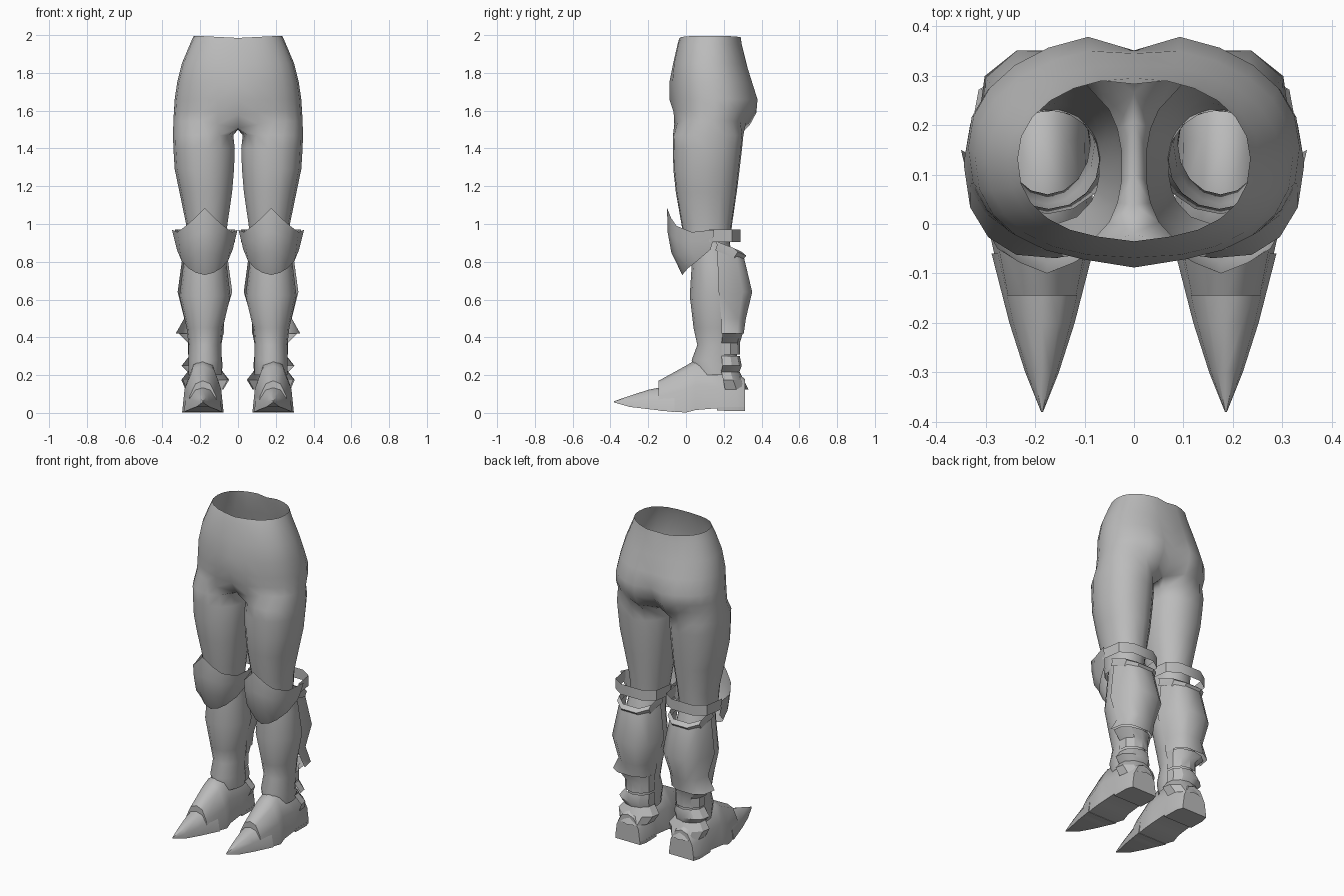
import bpy, bmesh, math

if "Cube" in bpy.data.objects:
    bpy.data.objects.remove(bpy.data.objects["Cube"])

GREY = (0.5, 0.5, 0.5, 1)
mat = bpy.data.materials.new("plain grey")
mat.use_nodes = True
mat.diffuse_color = GREY
mat.node_tree.nodes["Principled BSDF"].inputs["Base Color"].default_value = GREY


def finish(name, bm, angle=35):
    """Turn a one-sided mesh into a mirrored, smooth-shaded pair."""
    bmesh.ops.recalc_face_normals(bm, faces=bm.faces)
    me = bpy.data.meshes.new(name)
    bm.to_mesh(me)
    bm.free()
    me.materials.append(mat)
    ob = bpy.data.objects.new(name, me)
    bpy.context.collection.objects.link(ob)
    ob.modifiers.new("Mirror", 'MIRROR').merge_threshold = 0.002
    bpy.ops.object.select_all(action='DESELECT')
    ob.select_set(True)
    bpy.context.view_layer.objects.active = ob
    bpy.ops.object.shade_smooth_by_angle(angle=math.radians(angle))


def bridge(bm, a, b, closed):
    n = len(a)
    for i in range(n if closed else n - 1):
        j = (i + 1) % n
        bm.faces.new((a[i], a[j], b[j], b[i]))


def spow(v, p):
    return math.copysign(abs(v) ** p, v)


def arc(x0, x1, y0, y1, z, angles, p=1.0, tilt=0.0):
    """Superellipse points inside the given extents; tilt lowers the back."""
    pts = []
    for a in angles:
        c, s = spow(math.cos(a), p), spow(math.sin(a), p)
        pts.append(((x0 + x1) / 2 + c * (x1 - x0) / 2,
                    (y0 + y1) / 2 + s * (y1 - y0) / 2, z - tilt * max(s, 0)))
    return pts


def span(a, b, n):
    return [math.radians(a + (b - a) * i / (n - 1)) for i in range(n)]


def loft(name, rows, closed=False, cap=False, angle=35):
    bm = bmesh.new()
    rings = [[bm.verts.new(p) for p in row] for row in rows]
    for a, b in zip(rings, rings[1:]):
        bridge(bm, a, b, closed)
    if cap:
        bm.faces.new(rings[0])
        bm.faces.new(rings[-1])
    finish(name, bm, angle)


# Trousers: half a pelvis that splits at the crotch into a closed leg tube
N, M = 13, 4
bm = bmesh.new()
# half width, front, back, height, front inset, back inset, drop at the middle
pelvis = [(.235, -.03, .295, 1.995, -.005, .012, .01), (.255, -.045, .30, 1.95, 0, .005, 0),
          (.297, -.068, .325, 1.85, 0, .005, 0), (.322, -.078, .357, 1.75, -.01, .012, 0),
          (.335, -.076, .386, 1.66, -.012, .035, 0), (.339, -.072, .38, 1.60, .01, .06, .02),
          (.342, -.068, .345, 1.545, .05, .08, .038)]
prev = None
for w, y0, y1, z, fi, bi, drop in pelvis:
    angles = span(-90, 90, N)
    front = arc(-w, w, y0, y1, z, angles[:N // 2], .85)
    pts = front + arc(-w, w, y0, y1, z, angles[N // 2:], .95)
    # the centre sinks towards the crotch, fading out over the groin
    pts = [(abs(x), y, h - drop * max(0, 1 - abs(x) / .2)) for x, y, h in pts]
    pts[0] = (0, y0 + fi, z - drop)
    pts[-1] = (0, y1 - bi, z - drop)
    ring = [bm.verts.new(p) for p in pts]
    if prev:
        bridge(bm, prev, ring, False)
    prev = ring
(_, ya, za), (_, yb, zb) = prev[0].co, prev[-1].co
for i in range(M):
    t = (i + 1) / (M + 1)
    prev.append(bm.verts.new((0, yb + (ya - yb) * t, zb + (za - zb) * t - .03 * t * (1 - t))))
leg_angles = span(-145, 145, N) + span(145, 215, M + 2)[1:-1]
thigh = [(.024, .344, -.07, .305, 1.47), (.016, .342, -.07, .298, 1.40),
         (.02, .335, -.068, .285, 1.29),
         (.03, .31, -.055, .27, 1.17), (.055, .275, -.025, .245, 1.0),
         (.07, .27, .0, .23, .86)]
for e in thigh:
    ring = [bm.verts.new(p) for p in arc(*e, leg_angles, .9)]
    bridge(bm, prev, ring, True)
    prev = ring
finish("trousers", bm, 60)

# Shin guard: front and core of the lower leg
shin = [(.07, .27, .03, .23, .9), (.06, .29, .03, .27, .78), (.04, .31, .02, .30, .62),
        (.08, .272, .04, .28, .45), (.088, .262, .06, .27, .36),
        (.088, .262, .03, .27, .28), (.088, .262, .05, .275, .2)]
loft("shin_guard", [arc(*e, span(0, 337.5, 16)) for e in shin], closed=True, angle=45)

# Calf plate: squared shell around the back, its outer edge flaring at the bottom
back = span(-5, 185, 6)
calf = [(.06, .29, .06, .31, .86, .03), (.03, .32, .04, .357, .64, 0),
        (.072, .285, .09, .322, .5, 0), (.075, .33, .10, .31, .42, 0)]
loft("calf_plate", [arc(*e[:5], back, .75, e[5]) for e in calf], angle=50)

# Ankle bands, the lower two with a pointed flare
bands = {
    "upper_ankle_band": [(.075, .315, .12, .30, .42), (.085, .265, .12, .285, .37),
                         (.085, .265, .12, .285, .31)],
    "middle_ankle_band": [(.085, .26, .12, .285, .30), (.08, .30, .12, .295, .25),
                          (.085, .26, .12, .28, .21)],
    "lower_ankle_band": [(.085, .262, .12, .28, .225), (.045, .302, .12, .305, .175),
                         (.075, .28, .12, .33, .125)],
}
for name, rows in bands.items():
    loft(name, [arc(*e, span(-10, 190, 7)) for e in rows], angle=30)

# Straps behind the knee
loft("upper_knee_strap", [arc(.015, .335, .0, .295, z, back, .7) for z in (.97, .905)])
loft("lower_knee_strap", [arc(.05, .30, .05, y, z, back, .75, .06)
                          for y, z in ((.30, .91), (.325, .89), (.30, .86))], angle=20)

# Knee guard: pointed shield; each column is (offset, [(y, z) top to bottom])
half = [(0, [(-.10, 1.085), (-.098, .96), (-.078, .85), (-.02, .73)]),
        (.055, [(-.078, 1.03), (-.078, .94), (-.058, .84), (-.01, .742)]),
        (.10, [(-.05, .99), (-.05, .92), (-.035, .83), (.01, .765)]),
        (.145, [(.03, .957), (.025, .91), (.03, .85), (.06, .805)]),
        (.174, [(.15, .97), (.145, .935), (.14, .90), (.13, .865)])]
cols = [(-o, c) for o, c in half[:0:-1]] + half
loft("knee_guard", [[(.176 + o * (1 - .05 * i), y, z) for i, (y, z) in enumerate(c)]
                    for o, c in cols], angle=50)


# Boots: sections along y as (y, half width, bottom, top)
def section(y, w, zb, zt):
    side = [(w, zb), (w * .88, zb + (zt - zb) * .5), (w * .5, zt - (zt - zb) * .1)]
    right = side + [(0, zt)]
    left = [(-x, z) for x, z in side[::-1]]
    return [(.186 + x, y, z) for x, z in right + left]


boot = [(.312, .085, .025, .18), (.27, .098, .025, .21), (.17, .098, .025, .25),
        (.05, .102, .015, .28), (.0, .11, .002, .25), (-.145, .078, .012, .17)]
toe = [(-.06, .102, .004, .15), (-.20, .066, .02, .122),
       (-.30, .034, .032, .09), (-.38, .002, .055, .062)]
loft("boot", [section(*s) for s in boot], closed=True, cap=True, angle=50)
loft("toe_plate", [section(*s) for s in toe], closed=True, cap=True, angle=40)

# Heel block under the back of the boot
heel = [(.165, .098, .012), (.27, .098, .01), (.312, .085, .01)]
corners = ((1, 0), (1, 1), (-1, 1), (-1, 0))
loft("heel", [[(.186 + s * w, y, .03 if up else zb) for s, up in corners]
              for y, w, zb in heel], closed=True, cap=True)
